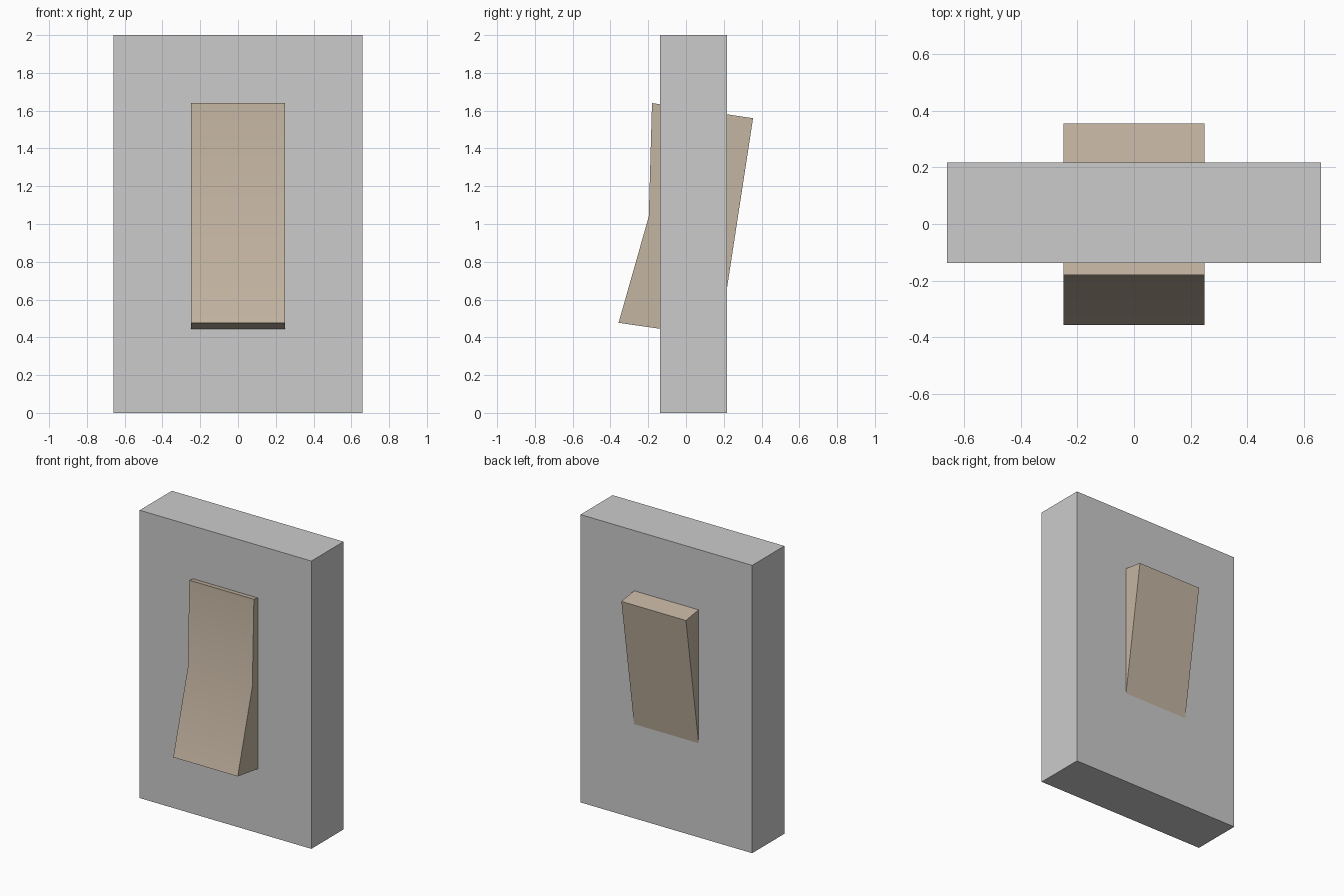
import bpy
import bmesh
from math import radians

cube = bpy.data.objects.get("Cube")
if cube:
    bpy.data.objects.remove(cube, do_unlink=True)


def make_material(name, rgb):
    mat = bpy.data.materials.new(name)
    mat.use_nodes = True
    color = (*rgb, 1.0)
    mat.diffuse_color = color
    mat.node_tree.nodes["Principled BSDF"].inputs["Base Color"].default_value = color
    return mat


def extrude_profile(name, profile, half_width, mat):
    """Extrude a (y, z) outline symmetrically along x."""
    bm = bmesh.new()
    face = bm.faces.new([bm.verts.new((-half_width, y, z)) for y, z in profile])
    result = bmesh.ops.extrude_face_region(bm, geom=[face])
    moved = [v for v in result["geom"] if isinstance(v, bmesh.types.BMVert)]
    bmesh.ops.translate(bm, verts=moved, vec=(2 * half_width, 0, 0))
    bmesh.ops.recalc_face_normals(bm, faces=bm.faces)
    mesh = bpy.data.meshes.new(name)
    bm.to_mesh(mesh)
    bm.free()
    mesh.materials.append(mat)
    obj = bpy.data.objects.new(name, mesh)
    bpy.context.collection.objects.link(obj)
    return obj


grey = make_material("plate grey", (0.60, 0.60, 0.60))
beige = make_material("rocker beige", (0.55, 0.46, 0.36))

# Thick wall plate
front, back = -0.137, 0.216
extrude_profile("wall_plate", [(front, 0), (back, 0), (back, 2), (front, 2)], 0.66, grey)

# Tilted rocker passing through the plate, with a softly bent front
rocker = extrude_profile(
    "rocker",
    [(-0.357, 0.477), (0.177, 0.40), (0.355, 1.56), (-0.18, 1.64), (-0.197, 1.04)],
    0.248, beige)
bpy.ops.object.select_all(action="DESELECT")
rocker.select_set(True)
bpy.context.view_layer.objects.active = rocker
bpy.ops.object.shade_smooth_by_angle(angle=radians(30))
